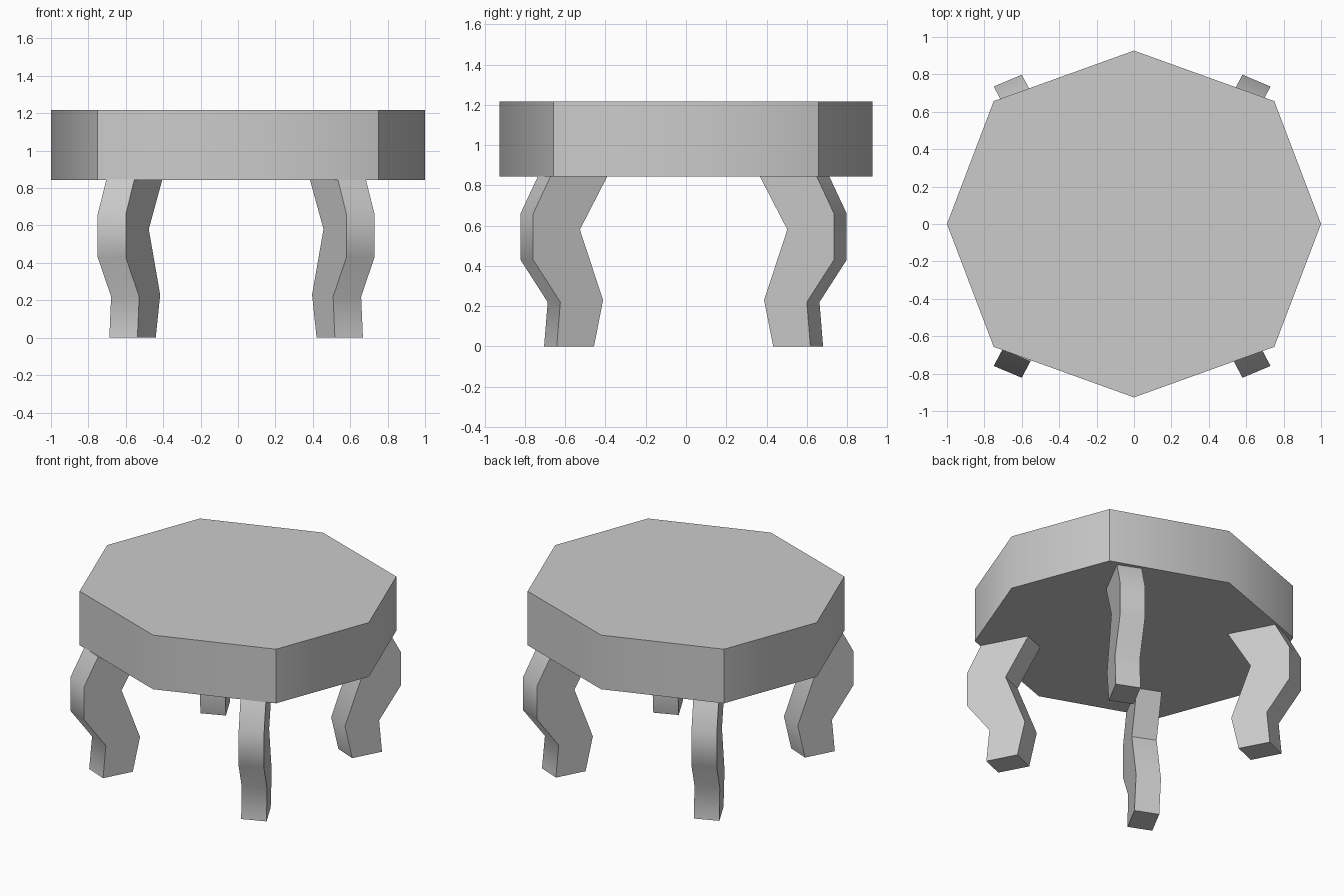
import bpy
import bmesh
import math

if "Cube" in bpy.data.objects:
    bpy.data.objects.remove(bpy.data.objects["Cube"], do_unlink=True)

grey = bpy.data.materials.new("plain_grey")
grey.use_nodes = True
colour = (0.6, 0.6, 0.6, 1)
grey.diffuse_color = colour
grey.node_tree.nodes["Principled BSDF"].inputs["Base Color"].default_value = colour


def prism(name, near, far):
    """Solid between two matching outlines."""
    bm = bmesh.new()
    a = [bm.verts.new(p) for p in near]
    b = [bm.verts.new(p) for p in far]
    bm.faces.new(a)
    bm.faces.new(b[::-1])
    for i in range(len(a)):
        j = (i + 1) % len(a)
        bm.faces.new((a[j], a[i], b[i], b[j]))
    bmesh.ops.recalc_face_normals(bm, faces=bm.faces[:])
    mesh = bpy.data.meshes.new(name)
    bm.to_mesh(mesh)
    bm.free()
    mesh.materials.append(grey)
    obj = bpy.data.objects.new(name, mesh)
    bpy.context.collection.objects.link(obj)
    bpy.ops.object.select_all(action='DESELECT')
    obj.select_set(True)
    bpy.context.view_layer.objects.active = obj
    bpy.ops.object.shade_smooth_by_angle(angle=math.radians(45))
    return obj


# Octagonal table top
BOTTOM, TOP = 0.843, 1.217
outline = [(1, 0), (0.75, 0.657), (0, 0.927), (-0.75, 0.657),
           (-1, 0), (-0.75, -0.657), (0, -0.927), (0.75, -0.657)]
prism("table_top", [(x, y, BOTTOM) for x, y in outline],
      [(x, y, TOP) for x, y in outline])

# Curved leg profile: outward position and height, outer side then inner side
profile = [(0.63, 0), (0.612, 0.22), (0.747, 0.43), (0.747, 0.66), (0.66, 0.846),
           (0.378, 0.846), (0.515, 0.58), (0.4, 0.23), (0.445, 0)]


def leg(name, sx, sy):
    def place(dx, dy):
        return [(sx * (0.74 + (y - 0.747) * 0.53 + dx) - 0.01,
                 sy * (y + dy) - 0.012, z) for y, z in profile]
    prism(name, place(0, 0), place(-0.15, 0.063))


for end, sy in (("front", -1), ("back", 1)):
    for side, sx in (("left", 1), ("right", -1)):
        leg(f"{end}_{side}_leg", sx, sy)
